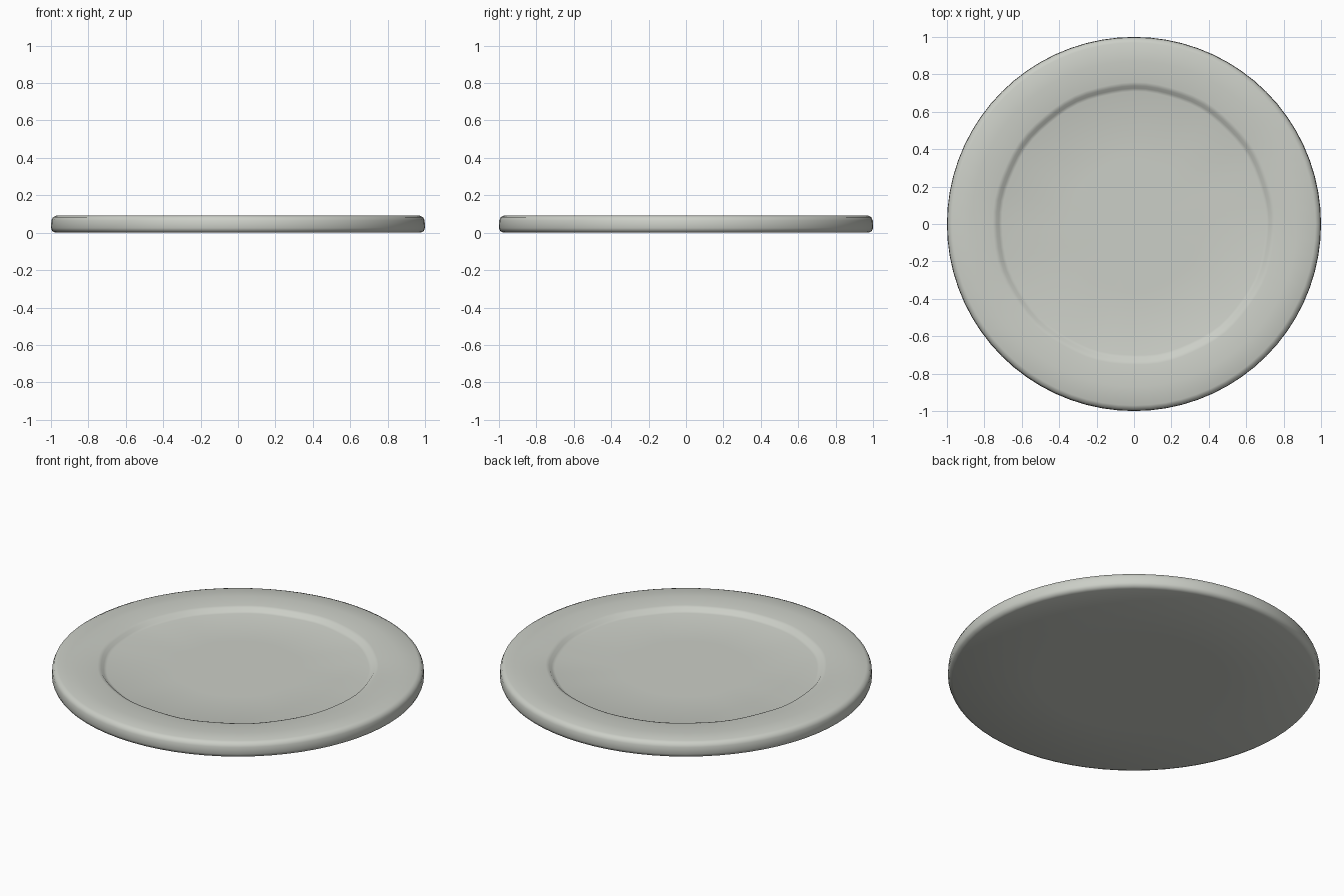
import bpy, bmesh, math

if "Cube" in bpy.data.objects:
    bpy.data.objects.remove(bpy.data.objects["Cube"])

stone = bpy.data.materials.new("pale grey stone")
stone.diffuse_color = (0.60, 0.62, 0.57, 1)
stone.use_nodes = True
stone.node_tree.nodes["Principled BSDF"].inputs["Base Color"].default_value = stone.diffuse_color

# Half cross-section (radius, height) from the underside centre to the recess centre
PROFILE = [(0.5, 0.0), (0.975, 0.0), (0.993, 0.008), (1.0, 0.025), (0.998, 0.065),
           (0.990, 0.083), (0.970, 0.092), (0.87, 0.092), (0.755, 0.091), (0.735, 0.086),
           (0.722, 0.071), (0.705, 0.066), (0.35, 0.066)]
SEGMENTS = 72


def lathe(name, profile, material):
    """Revolve a profile around z and close it at both centres."""
    bm = bmesh.new()
    rings = []
    for r, z in profile:
        rings.append([bm.verts.new((r * math.cos(a), r * math.sin(a), z))
                      for a in (2 * math.pi * i / SEGMENTS for i in range(SEGMENTS))])
    for low, high in zip(rings, rings[1:]):
        for i in range(SEGMENTS):
            j = (i + 1) % SEGMENTS
            bm.faces.new((low[i], low[j], high[j], high[i]))
    for ring, z in ((rings[0][::-1], profile[0][1]), (rings[-1], profile[-1][1])):
        centre = bm.verts.new((0, 0, z))
        for i in range(SEGMENTS):
            bm.faces.new((ring[i], ring[(i + 1) % SEGMENTS], centre))
    # Gentle hand-worn waviness on the raised rim and its inner edge
    for v in bm.verts:
        r, a = math.hypot(v.co.x, v.co.y), math.atan2(v.co.y, v.co.x)
        if 0.7 < r < 0.98 and v.co.z > 0.06:
            v.co.z += 0.0012 * math.sin(7 * a + 1) * math.sin(3 * a)
            if r < 0.76:
                k = 1 + 0.006 * math.sin(5 * a) * math.cos(8 * a + 0.5)
                v.co.x *= k
                v.co.y *= k
    bmesh.ops.recalc_face_normals(bm, faces=bm.faces)
    mesh = bpy.data.meshes.new(name)
    bm.to_mesh(mesh)
    bm.free()
    mesh.materials.append(material)
    obj = bpy.data.objects.new(name, mesh)
    bpy.context.collection.objects.link(obj)
    bpy.context.view_layer.objects.active = obj
    obj.select_set(True)
    bpy.ops.object.shade_smooth_by_angle(angle=math.radians(50))
    return obj


# Round slab with a raised rim and a shallow recessed centre
lathe("rimmed_disc", PROFILE, stone)
